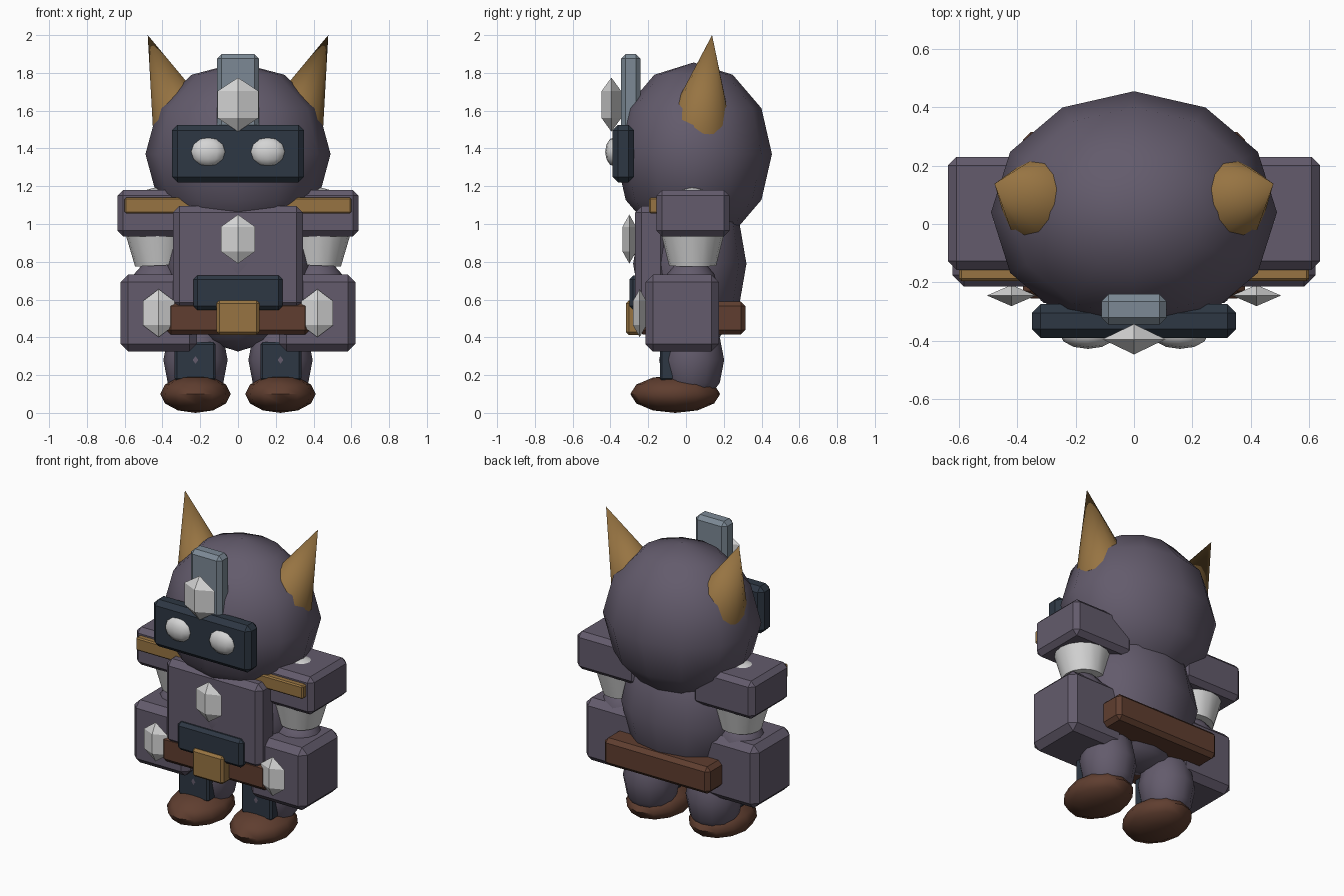
import bpy
from math import radians
from mathutils import Vector

cube = bpy.data.objects.get("Cube")
if cube:
    bpy.data.objects.remove(cube, do_unlink=True)


def material(name, r, g, b):
    mat = bpy.data.materials.new(name)
    mat.use_nodes = True
    mat.diffuse_color = (r, g, b, 1)
    mat.node_tree.nodes["Principled BSDF"].inputs["Base Color"].default_value = (r, g, b, 1)
    return mat


PURPLE = material("dusky purple", 0.125, 0.105, 0.15)
NAVY = material("dark navy", 0.026, 0.038, 0.056)
BROWN = material("leather brown", 0.115, 0.048, 0.029)
GOLD = material("old gold", 0.31, 0.175, 0.055)
STEEL = material("blue steel", 0.2, 0.25, 0.3)
WHITE = material("pale grey", 0.66, 0.66, 0.66)


def finish(name, mat, smooth=False, angle=40):
    obj = bpy.context.object
    obj.name = name
    obj.data.materials.append(mat)
    bpy.ops.object.transform_apply(location=False, rotation=True, scale=True)
    if smooth:
        bpy.ops.object.shade_smooth_by_angle(angle=radians(angle))
    return obj


def box(name, mat, x, y, z, bevel=0.02):
    """Chamfered box from its (low, high) extents."""
    spans = (x, y, z)
    bpy.ops.mesh.primitive_cube_add(size=1, location=[(a + b) / 2 for a, b in spans])
    obj = bpy.context.object
    obj.scale = [b - a for a, b in spans]
    finish(name, mat)
    mod = obj.modifiers.new("chamfer", "BEVEL")
    mod.width = bevel
    mod.segments = 1
    return obj


def ball(name, mat, center, radii):
    """Low-poly smooth ellipsoid."""
    bpy.ops.mesh.primitive_uv_sphere_add(segments=12, ring_count=6, radius=1, location=center)
    bpy.context.object.scale = radii
    return finish(name, mat, True, 60)


def spike(name, center, radii):
    """Four-sided double pyramid."""
    bpy.ops.mesh.primitive_uv_sphere_add(segments=4, ring_count=2, radius=1, location=center)
    bpy.context.object.scale = radii
    return finish(name, WHITE)


def cone(name, mat, bottom, top, r1, r2, sides=12):
    """Tapered cylinder between two points."""
    a, b = Vector(bottom), Vector(top)
    bpy.ops.mesh.primitive_cone_add(vertices=sides, radius1=r1, radius2=r2,
                                    depth=(b - a).length, location=(a + b) / 2)
    bpy.context.object.rotation_euler = (b - a).to_track_quat("Z", "Y").to_euler()
    return finish(name, mat, True)


# Head and face
ball("head", PURPLE, (0, 0.04, 1.37), (0.49, 0.415, 0.485))
box("visor", NAVY, (-0.35, 0.35), (-0.39, -0.275), (1.22, 1.525), 0.03)
box("crest", STEEL, (-0.112, 0.112), (-0.345, -0.24), (1.42, 1.9), 0.025)
spike("forehead_spike", (0, -0.395, 1.632), (0.125, 0.06, 0.143))

# Torso, chest and belt
ball("torso", PURPLE, (0, 0.02, 0.79), (0.4, 0.3, 0.465))
box("chest_plate", PURPLE, (-0.345, 0.345), (-0.27, -0.1), (0.55, 1.095), 0.035)
spike("chest_spike", (0, -0.3, 0.92), (0.105, 0.042, 0.13))
box("belly_plate", NAVY, (-0.235, 0.235), (-0.3, -0.22), (0.545, 0.727), 0.02)
box("belt", BROWN, (-0.38, 0.38), (-0.255, 0.315), (0.415, 0.59), 0.025)
box("buckle", GOLD, (-0.113, 0.113), (-0.318, -0.23), (0.413, 0.595), 0.015)

# Parts repeated on both sides
for side, s in (("left", 1), ("right", -1)):
    def span(a, b):
        return sorted((s * a, s * b))

    # Face
    ball(side + "_eye", WHITE, (s * 0.158, -0.378, 1.382), (0.096, 0.05, 0.078))
    cone(side + "_horn", GOLD, (s * 0.295, 0.075, 1.54), (s * 0.478, 0.138, 2.0), 0.168, 0)

    # Arm
    ball(side + "_shoulder", WHITE, (s * 0.43, 0.035, 1.03), (0.17, 0.17, 0.165))
    cone(side + "_upper_arm", WHITE, (s * 0.42, 0.035, 0.78), (s * 0.43, 0.035, 1.02),
         0.125, 0.185, 16)
    box(side + "_shoulder_pad", PURPLE, span(0.2, 0.638), (-0.157, 0.23), (0.935, 1.18), 0.03)
    box(side + "_shoulder_trim", GOLD, span(0.24, 0.6), (-0.195, -0.14), (1.055, 1.14), 0.008)
    ball(side + "_forearm", PURPLE, (s * 0.42, 0.025, 0.65), (0.15, 0.145, 0.17))
    box(side + "_gauntlet", PURPLE, span(0.218, 0.622), (-0.215, 0.175), (0.325, 0.732), 0.04)
    spike(side + "_gauntlet_spike", (s * 0.42, -0.245, 0.528), (0.097, 0.042, 0.127))

    # Leg
    ball(side + "_leg", PURPLE, (s * 0.225, 0.03, 0.28), (0.17, 0.172, 0.24))
    box(side + "_shin_plate", NAVY, span(0.118, 0.335), (-0.138, -0.06), (0.17, 0.375), 0.012)
    ball(side + "_boot", BROWN, (s * 0.225, -0.057, 0.1), (0.187, 0.238, 0.1))
